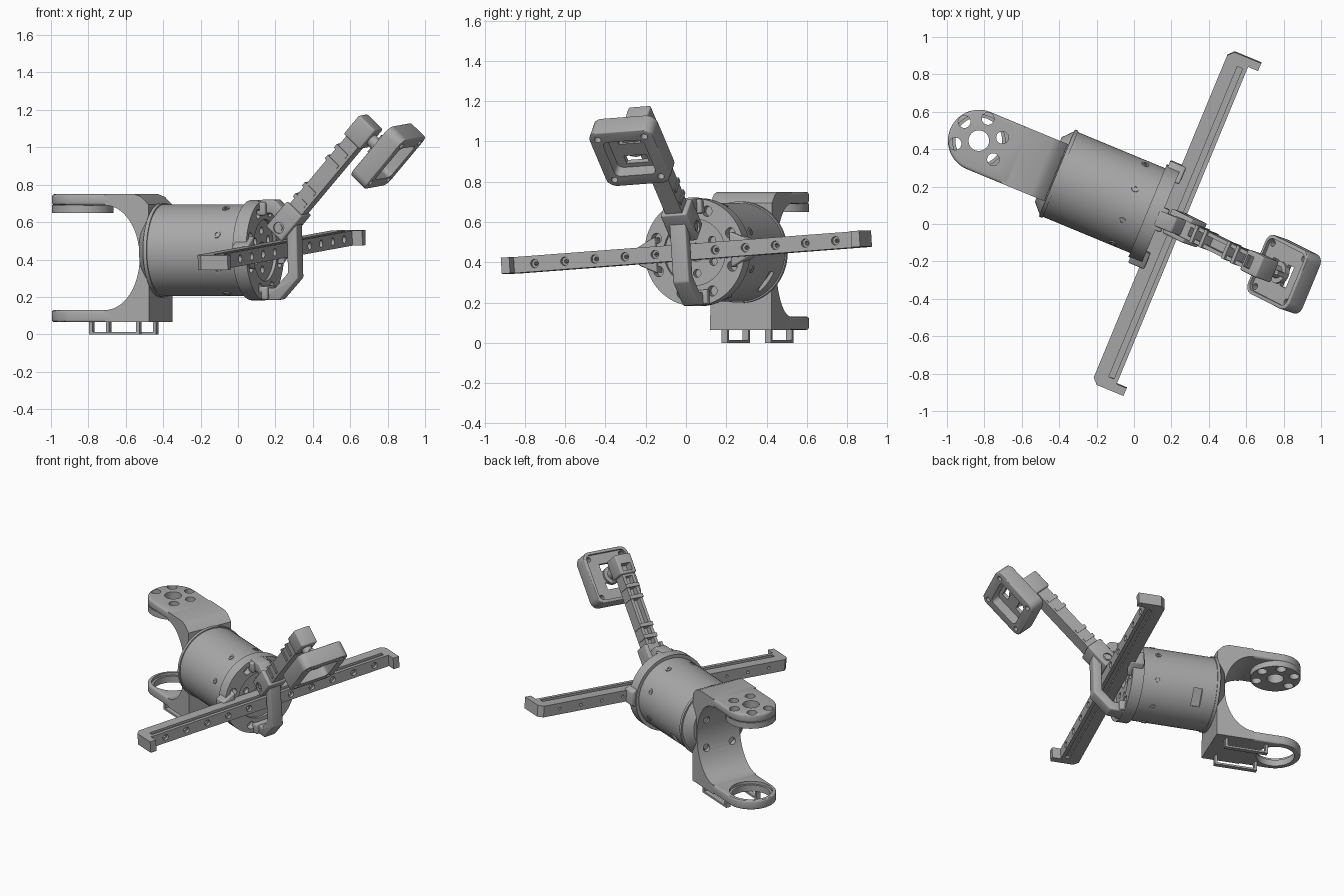
import bpy, bmesh
from math import sin, cos, pi, radians
from mathutils import Matrix, Vector

cube = bpy.data.objects.get("Cube")
if cube:
    bpy.data.objects.remove(cube)

grey = bpy.data.materials.new("plain_grey")
grey.use_nodes = True
GREY = (0.4, 0.4, 0.4, 1)
grey.diffuse_color = GREY
next(n for n in grey.node_tree.nodes if n.type == 'BSDF_PRINCIPLED').inputs["Base Color"].default_value = GREY

# Frames: body axis along local x; the tool is rolled about it; the arm is pitched up
BODY = Matrix.Translation((0.036, 0.087, 0.45)) @ Matrix.Rotation(radians(-22.5), 4, 'Z')
TOOL = BODY @ Matrix.Rotation(radians(4), 4, 'X')
ARM = TOOL @ Matrix.Translation((0.266, 0, 0.165)) @ Matrix.Rotation(radians(-47), 4, 'Y')
parts = []


def arc(cx, cy, rx, ry, a0, a1, n):
    angles = [radians(a0 + (a1 - a0) * i / n) for i in range(n + 1)]
    return [(cx + rx * cos(a), cy + ry * sin(a)) for a in angles]


def circle(cx, cy, r, n=48):
    return arc(cx, cy, r, r, 0, 360, n)[:-1]


def rect(x0, x1, y0, y1):
    return [(x0, y0), (x1, y0), (x1, y1), (x0, y1)]


def rounded(x, y, r):
    pts = []
    for i, (sx, sy) in enumerate([(1, 1), (-1, 1), (-1, -1), (1, -1)]):
        pts += arc(sx * (x - r), sy * (y - r), r, r, 90 * i, 90 * i + 90, 6)
    return pts


def prism(bm, pts, lo, hi, axis, spin=0):
    """Extrude an outline along an axis, optionally spun about local x."""
    place = {'x': lambda a, b, h: (h, a, b), 'y': lambda a, b, h: (a, h, b),
             'z': lambda a, b, h: (a, b, h)}[axis]
    turn = Matrix.Rotation(spin, 3, 'X')
    low = [bm.verts.new(turn @ Vector(place(a, b, lo))) for a, b in pts]
    high = [bm.verts.new(turn @ Vector(place(a, b, hi))) for a, b in pts]
    faces = [bm.faces.new(low), bm.faces.new(high[::-1])]
    for i in range(len(pts)):
        j = (i + 1) % len(pts)
        faces.append(bm.faces.new((low[j], low[i], high[i], high[j])))
    bmesh.ops.recalc_face_normals(bm, faces=faces)


def mesh_object(name, frame, solids):
    bm = bmesh.new()
    for s in solids:
        prism(bm, *s)
    me = bpy.data.meshes.new(name)
    bm.to_mesh(me)
    bm.free()
    me.transform(frame)
    ob = bpy.data.objects.new(name, me)
    bpy.context.scene.collection.objects.link(ob)
    return ob


def part(name, frame, solids, cuts=(), bevel=0.0):
    """Make one part, bevel it, cut its holes and bake the result."""
    ob = mesh_object(name, frame, solids)
    ob.data.materials.append(grey)
    if bevel:
        m = ob.modifiers.new("round", 'BEVEL')
        m.width, m.segments, m.angle_limit = bevel, 3, radians(40)
        m.limit_method = 'ANGLE'
    cutters = [mesh_object("cutter", frame, [c]) for c in cuts]
    for c in cutters:
        c.hide_render = True
        m = ob.modifiers.new("cut", 'BOOLEAN')
        m.operation, m.solver, m.object = 'DIFFERENCE', 'EXACT', c
    deps = bpy.context.evaluated_depsgraph_get()
    baked = bpy.data.meshes.new_from_object(ob.evaluated_get(deps))
    ob.modifiers.clear()
    ob.data = baked
    ob.data.name = name
    for c in cutters:
        bpy.data.objects.remove(c)
    parts.append(ob)
    return ob


# Rear fork: two round-ended plates joined by a hollowed web
HUB, R = -0.937, 0.165
stadium = arc(HUB, 0, R, R, 90, 270, 32) + [(-0.7, -R), (-0.7, R)]
hub_holes = [circle(HUB, 0, 0.055)]
for k in range(5):
    a = radians(30 + 60 * k - 0) + radians(60 * (k > 3))
    hub_holes.append(circle(HUB + 0.127 * cos(a), 0.127 * sin(a), 0.033, 20))
hub_cuts = [(h, 0.1, 0.4, 'z') for h in hub_holes]
part("fork_top_plate", BODY, [(stadium, 0.24, 0.3, 'z')], hub_cuts, 0.015)
part("fork_hub", BODY, [(circle(HUB, 0, R), 0.2, 0.242, 'z')], hub_cuts)
part("fork_bottom_ring", BODY, [(stadium, -0.385, -0.32, 'z')],
     [(circle(HUB, 0, 0.125), -0.5, -0.2, 'z'), (circle(HUB, 0, 0.14), -0.34, -0.2, 'z')], 0.012)
web = arc(-0.74, -0.04, 0.2, 0.28, -90, 90, 28)
web += [(-0.74, 0.3), (-0.57, 0.3), (-0.53, 0.285), (-0.49, 0.245), (-0.485, -0.385), (-0.74, -0.385)]
web_cuts = [(circle(y, z, 0.024, 20), -0.7, -0.505, 'x') for y in (-0.1, 0.1) for z in (-0.14, 0.06)]
part("fork_web", BODY, [(web, -R, R, 'y')], web_cuts)

# Clips below the fork
for side in (-1, 1):
    y = side * 0.117
    part("fork_clip", BODY, [(rect(-0.845, -0.555, y - 0.016, y + 0.016), -0.45, -0.437, 'z'),
                             (rect(-0.845, -0.827, y - 0.016, y + 0.016), -0.437, -0.38, 'z'),
                             (rect(-0.573, -0.555, y - 0.016, y + 0.016), -0.437, -0.38, 'z')])

# Body drum with a flared collar, side slot and radial screws
slot = (rect(-0.37, -0.31, -0.06, 0.06), 0.225, 0.3, 'z', radians(-128))
part("body_drum", BODY, [(circle(0, 0, 0.245, 64), -0.48, 0.06, 'x')], [slot])
collar = part("body_collar", BODY, [(circle(0, 0, 0.252, 64), -0.535, -0.475, 'x')])
inv = BODY.inverted()
for v in collar.data.vertices:
    p = inv @ v.co
    if p.x < -0.5:
        v.co = BODY @ Vector((p.x, p.y * 0.74, p.z * 0.74))
part("body_collar_lip", BODY, [(circle(0, 0, 0.252, 64), -0.485, -0.465, 'x')])
for k in range(8):
    spin = radians(-20 + 45 * k)
    part("body_screw", BODY, [(circle(-0.066, 0, 0.02, 20), 0.235, 0.25, 'z', spin)],
         [(circle(-0.066, 0, 0.01, 6), 0.244, 0.3, 'z', spin)])

# Tool flange with bolt circle
ring = [(0.215, 0.026, 8), (0.105, 0.02, 6)]
bolts = [(circle(r * cos(2 * pi * (k + 0.5) / n), r * sin(2 * pi * (k + 0.5) / n), s, 20), 0.07, 0.2, 'x')
         for r, s, n in ring for k in range(n)]
part("tool_flange", TOOL, [(circle(0, 0, 0.268, 64), 0.04, 0.118, 'x')],
     [(circle(0, 0, 0.165), 0.1, 0.2, 'x')] + bolts + [(circle(0, 0, 0.045, 24), 0.06, 0.2, 'x')])

# Crossbar: grooved beam with hooked ends and a row of counterbored holes
END = 0.965
beam = [(0.115, -END + 0.03), (0.145, -END), (0.3, -END), (0.3, -END + 0.045), (0.242, -END + 0.045)]
beam += [(x, -y) for x, y in reversed(beam)]
cuts = [(rect(0.188, 0.218, -0.9, 0.9), z0, z1, 'z') for z0, z1 in ((0.025, 0.1), (-0.1, -0.025))]
for k in range(-5, 6):
    if k:
        cuts += [(circle(k * 0.162, 0, 0.021, 20), 0.222, 0.3, 'x'),
                 (circle(k * 0.162, 0, 0.01, 12), 0.05, 0.25, 'x')]
part("crossbar", TOOL, [(beam, -0.04, 0.04, 'z')], cuts)
for s in (-1, 1):
    gusset = [(s * 0.2, -0.09), (s * 0.295, -0.045), (s * 0.295, 0.045), (s * 0.2, 0.09)]
    part("crossbar_gusset", TOOL, [(gusset, 0.05, 0.142, 'x')], bevel=0.008)

# Front strap looping over the crossbar
strap = [(0.1, 0.27), (0.2, 0.27), (0.32, 0.14), (0.32, -0.15), (0.21, -0.265), (0.1, -0.265)]
strap += [(0.1, -0.2), (0.185, -0.2), (0.262, -0.12), (0.262, 0.11), (0.175, 0.2), (0.1, 0.2)]
part("front_strap", TOOL, [(strap, -0.043, 0.043, 'y')], bevel=0.008)
for s in (-1, 1):
    foot = [(y, s * z) for y, z in rect(-0.065, 0.065, 0.19, 0.262)]
    part("strap_foot", TOOL, [(foot, 0.1, 0.15, 'x')], bevel=0.01)

# Hinge and channelled arm
part("arm_hinge", ARM, [(rect(-0.1, 0.08, -0.058, 0.06), -0.07, 0.07, 'y')],
     [(circle(-0.055, 0, 0.03, 24), s * 0.06, s * 0.1, 'y') for s in (-1, 1)]
     + [(rect(0.0, 0.2, -0.045, 0.045), 0.045, 0.1, 'z')], 0.008)
part("hinge_bolt", ARM, [(circle(-0.055, 0, 0.018, 20), -0.066, 0.066, 'y')])
windows = [(rect(x, x + 0.05, -0.005, 0.1), -0.1, 0.1, 'y') for x in (0.14, 0.4)]
part("arm_beam", ARM, [(rect(0.02, 0.6, -0.045, 0.045), -0.045, 0.045, 'y')],
     [(rect(0.06, 0.56, -0.024, 0.024), 0.0, 0.1, 'z')])
for x in (0.12, 0.2, 0.4, 0.48):
    part("arm_rib", ARM, [(rect(x, x + 0.025, -0.03, 0.056), -0.05, 0.05, 'y')])
part("arm_end_block", ARM, [(rect(0.575, 0.712, -0.062, 0.062), -0.06, 0.06, 'y')],
     [(rect(0.595, 0.645, -0.034, 0.034), 0.0, 0.1, 'z')], 0.01)

# Sensor frame hung below the arm end
CAM = ARM @ Matrix.Translation((0.643, 0, -0.191))
part("sensor_stem", CAM, [(circle(0, 0, 0.034, 24), 0.02, 0.14, 'z'),
                          (circle(0, 0, 0.06, 24), 0.02, 0.05, 'z'),
                          (rect(-0.06, 0.06, -0.012, 0.012), 0.03, 0.1, 'z')])
corners = [(sx, sy) for sx in (-1, 1) for sy in (-1, 1)]
cuts = [(rounded(0.115, 0.11, 0.03), -0.1, 0.01, 'z'), (rounded(0.16, 0.15, 0.035), 0.035, 0.1, 'z')]
cuts += [(circle(sx * 0.135, sy * 0.125, 0.017, 16), -0.1, 0.1, 'z') for sx, sy in corners]
cuts += [(rect(0.065 * s - 0.025, 0.065 * s + 0.025, -0.06, 0.06), -0.02, 0.05, 'z') for s in (-1, 1)]
part("sensor_frame", CAM, [(rounded(0.18, 0.17, 0.05), -0.055, 0.055, 'z')], cuts, 0.006)

# Smooth round surfaces, keep edges crisp
bpy.ops.object.select_all(action='DESELECT')
for ob in parts:
    ob.select_set(True)
bpy.context.view_layer.objects.active = parts[0]
bpy.ops.object.shade_smooth_by_angle(angle=radians(30))
